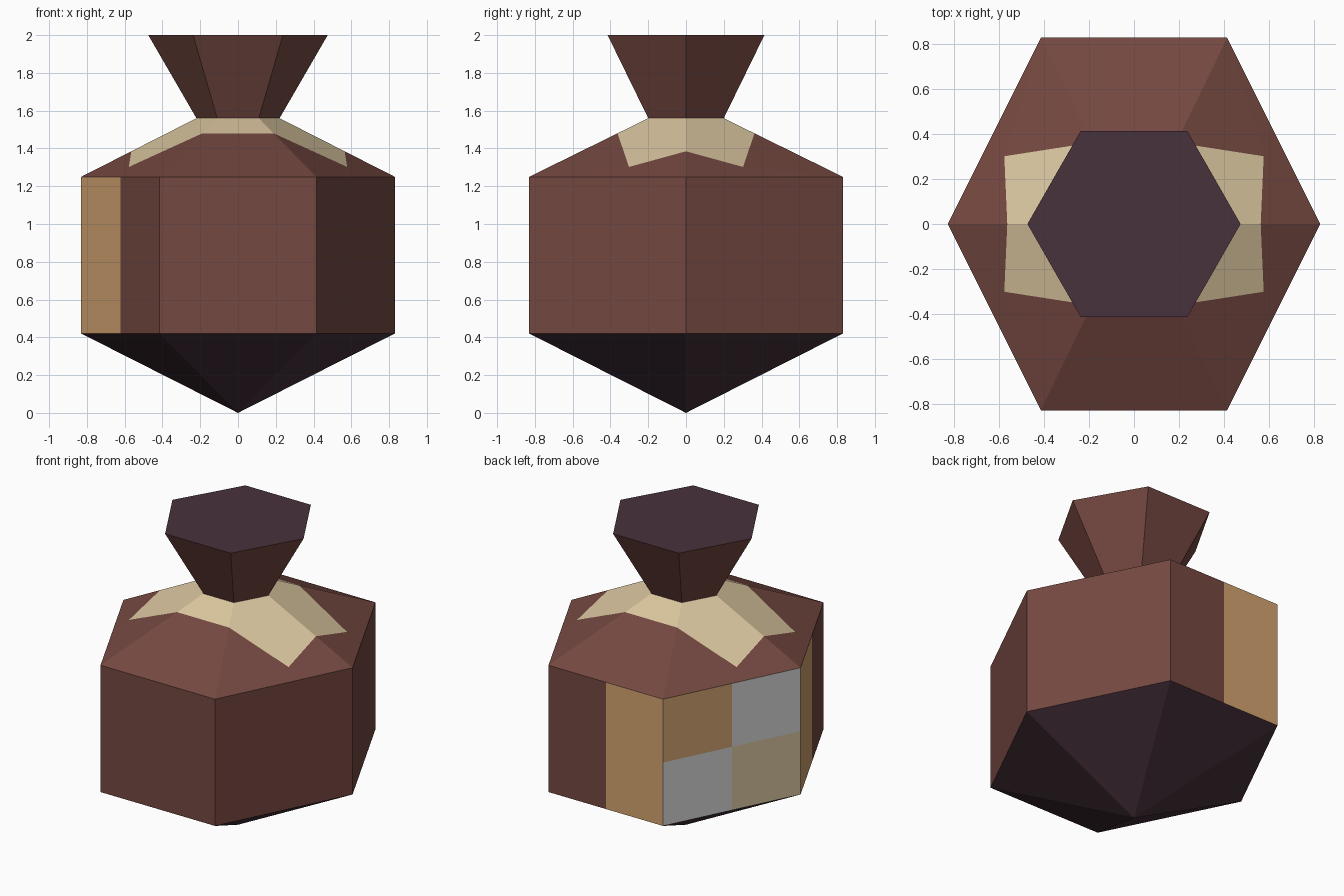
import bpy, bmesh
from mathutils import Vector

if "Cube" in bpy.data.objects:
    bpy.data.objects.remove(bpy.data.objects["Cube"])

# Materials
def material(name, rgb):
    m = bpy.data.materials.new(name)
    m.diffuse_color = (*rgb, 1)
    m.use_nodes = True
    m.node_tree.nodes["Principled BSDF"].inputs["Base Color"].default_value = m.diffuse_color
    return m

BROWN = material("brown_leather", (0.178, 0.065, 0.052))
DARK = material("dark_plum", (0.064, 0.032, 0.045))
TAN = material("tan_patch", (0.655, 0.367, 0.163))
CREAM = material("cream_cloth", (0.71, 0.57, 0.35))
GREY = material("light_grey_patch", (0.668, 0.668, 0.668))


def ring(rx, ry, z):
    """Six corners, counter-clockwise from +x."""
    return [Vector(p) for p in ((rx, 0, z), (rx / 2, ry, z), (-rx / 2, ry, z),
                                (-rx, 0, z), (-rx / 2, -ry, z), (rx / 2, -ry, z))]


def build(name, faces, mats):
    """faces: list of (points, material index); side faces are turned outward."""
    bm = bmesh.new()
    for pts, idx in faces:
        f = bm.faces.new([bm.verts.new(p) for p in pts])
        f.material_index = idx
        f.normal_update()
        if f.normal.xy.dot(f.calc_center_median().xy) < 0:
            f.normal_flip()
    bmesh.ops.remove_doubles(bm, verts=bm.verts, dist=0.0005)
    me = bpy.data.meshes.new(name)
    bm.to_mesh(me)
    bm.free()
    for m in mats:
        me.materials.append(m)
    ob = bpy.data.objects.new(name, me)
    bpy.context.collection.objects.link(ob)


def loft(lo, hi):
    return [([lo[i], lo[(i + 1) % 6], hi[(i + 1) % 6], hi[i]], 0) for i in range(6)]


low, high = ring(0.83, 0.83, 0.42), ring(0.83, 0.83, 1.25)
neck_lo, neck_hi = ring(0.22, 0.2, 1.56), ring(0.475, 0.415, 2.0)

# Pointed base
tip = Vector((0, 0, 0))
build("base", [([tip, low[(i + 1) % 6], low[i]], 0) for i in range(6)], [DARK])

# Body walls, each split in 2 x 2 panels so the patches can be coloured
# patch colour by (side, half along side, upper row)
patches = {(1, 1, 0): 1, (1, 1, 1): 1, (3, 0, 0): 1, (3, 0, 1): 1,
           (2, 0, 1): 1, (2, 1, 1): 3, (2, 0, 0): 3, (2, 1, 0): 2}
walls = []
for i in range(6):
    a, b, c, d = low[i], low[(i + 1) % 6], high[(i + 1) % 6], high[i]
    def at(u, v):
        return a.lerp(b, u).lerp(d.lerp(c, u), v)
    for h in (0, 1):
        for r in (0, 1):
            u, v = h / 2, r / 2
            walls.append(([at(u, v), at(u + .5, v), at(u + .5, v + .5), at(u, v + .5)],
                          patches.get((i, h, r), 0)))
build("body", walls, [BROWN, TAN, CREAM, GREY])

# Shoulder with the cream collar cut into it, one quarter mirrored four ways
A, B, F, G = neck_lo[1], neck_lo[0], high[1], high[0]
C = A.lerp(F, 0.258)
E = B.lerp(G, 0.565)
D = Vector((0.578, 0.302, 1.302))
def mid(p):
    return Vector((0, p.y, p.z))
quarter = [([A, B, E, D, C], 1), ([C, D, F], 0), ([D, E, G, F], 0),
           ([A, C, mid(C), mid(A)], 1), ([C, F, mid(F), mid(C)], 0)]
build("shoulder", [([Vector((p.x * sx, p.y * sy, p.z)) for p in pts], k)
                   for sx in (1, -1) for sy in (1, -1) for pts, k in quarter],
      [BROWN, CREAM])

# Flared neck and its dark opening
build("neck", loft(neck_lo, neck_hi), [BROWN])
build("opening", [(neck_hi, 0)], [DARK])
